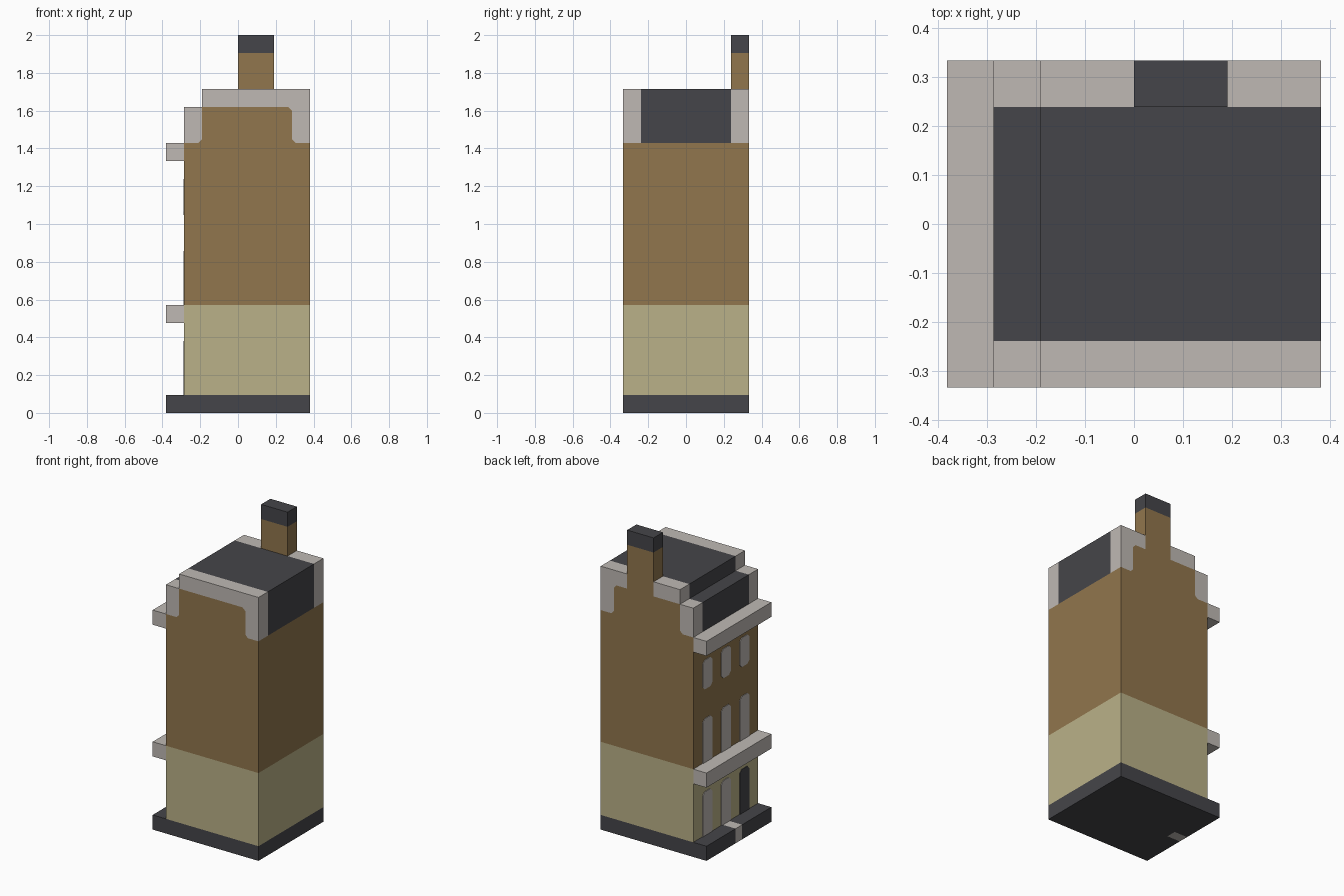
import bpy
import bmesh

if "Cube" in bpy.data.objects:
    bpy.data.objects.remove(bpy.data.objects["Cube"])

U = 2 / 21  # one building block


def material(name, rgb):
    m = bpy.data.materials.new(name)
    m.use_nodes = True
    m.diffuse_color = (*rgb, 1)
    m.node_tree.nodes["Principled BSDF"].inputs["Base Color"].default_value = (*rgb, 1)
    return m


BROWN = material("brown brick", (0.283, 0.181, 0.074))
CREAM = material("cream stone", (0.491, 0.440, 0.246))
DARK = material("dark slate", (0.060, 0.060, 0.067))
TRIM = material("pale grey trim", (0.521, 0.485, 0.456))


def prism(name, profile, start, end, mat, axis="y"):
    """Extrude a profile of (across, z) block units along x or y."""
    bm = bmesh.new()
    rings = []
    for d in (start, end):
        pts = [(a, d, z) if axis == "y" else (d, a, z) for a, z in profile]
        rings.append([bm.verts.new([c * U for c in p]) for p in pts])
    a, b = rings
    bm.faces.new(a)
    bm.faces.new(b[::-1])
    for i in range(len(a)):
        j = (i + 1) % len(a)
        bm.faces.new((a[i], b[i], b[j], a[j]))
    bmesh.ops.recalc_face_normals(bm, faces=bm.faces[:])
    mesh = bpy.data.meshes.new(name)
    bm.to_mesh(mesh)
    bm.free()
    mesh.materials.append(mat)
    ob = bpy.data.objects.new(name, mesh)
    bpy.context.scene.collection.objects.link(ob)
    return ob


def box(name, x, y, z, mat):
    return prism(name, [(x[0], z[0]), (x[1], z[0]), (x[1], z[1]), (x[0], z[1])],
                 y[0], y[1], mat)


DEPTH = (-3.5, 3.5)
INNER = (-2.5, 2.5)

# Base slab, split around the pale doorstep strip
box("base_slab", (-3, 4), DEPTH, (0, 1), DARK)
box("pavement_front", (-4, -3), (-3.5, -0.35), (0, 1), DARK)
box("pavement_back", (-4, -3), (0.35, 3.5), (0, 1), DARK)
box("pavement_strip", (-4, -3), (-0.35, 0.35), (0, 1), TRIM)

# Walls and street ledges
box("ground_storey", (-3, 4), DEPTH, (1, 6), CREAM)
box("upper_storeys", (-3, 4), DEPTH, (6, 15), BROWN)
box("lower_ledge", (-4, -3), DEPTH, (5, 6), TRIM)
box("upper_ledge", (-4, -3), DEPTH, (14, 15), TRIM)

# Stepped roof between the gables
box("roof_main", (-2, 4), INNER, (15, 18), DARK)
box("roof_step", (-3, -2), INNER, (15, 17), DARK)

# Gables with pale coping, nicked at the inner corners
C = 0.2
right_edge = [(3 + C, 15), (3, 15 + C), (3, 17 - C), (3 - C, 17)]
left_edge = [(-2, 15 + C), (-2 - C, 15)]
for side, y in (("front", (-3.5, -2.5)), ("back", (2.5, 3.5))):
    prism(side + "_gable", right_edge + [(-2, 17)] + left_edge, *y, BROWN)
    prism(side + "_coping_left",
          [(-3, 15), (-3, 17), (-2, 17)] + left_edge, *y, TRIM)
    inner = -2 if side == "front" else 2
    prism(side + "_coping_right",
          right_edge + [(inner, 17), (inner, 18), (4, 18), (4, 15)], *y, TRIM)
box("back_coping_middle", (-2, 0), (2.5, 3.5), (17, 18), TRIM)

# Chimney rising out of the back gable
box("chimney", (0, 2), (2.5, 3.5), (17, 20), BROWN)
box("chimney_cap", (0, 2), (2.5, 3.5), (20, 21), DARK)


# Windows and door as thin plates on the street side
def opening(name, y, z0, z1, mat, foot=0.0):
    h = 0.5
    profile = [(y - h, z1 - C), (y - h + C, z1), (y + h - C, z1), (y + h, z1 - C)]
    if foot:
        profile += [(y + h, z0 + foot), (y + h - foot, z0),
                    (y - h + foot, z0), (y - h, z0 + foot)]
    else:
        profile += [(y + h, z0), (y - h, z0)]
    return prism(name, profile, -3.04, -3, mat, axis="x")


for i, y in enumerate((2, 0, -2)):
    opening(f"top_window_{i + 1}", y, 11, 13, TRIM, foot=C)
    opening(f"middle_window_{i + 1}", y, 6, 9, TRIM)
    if i < 2:
        opening(f"shop_window_{i + 1}", y, 1, 4, TRIM)
    else:
        opening("door", y, 1, 4, DARK)
